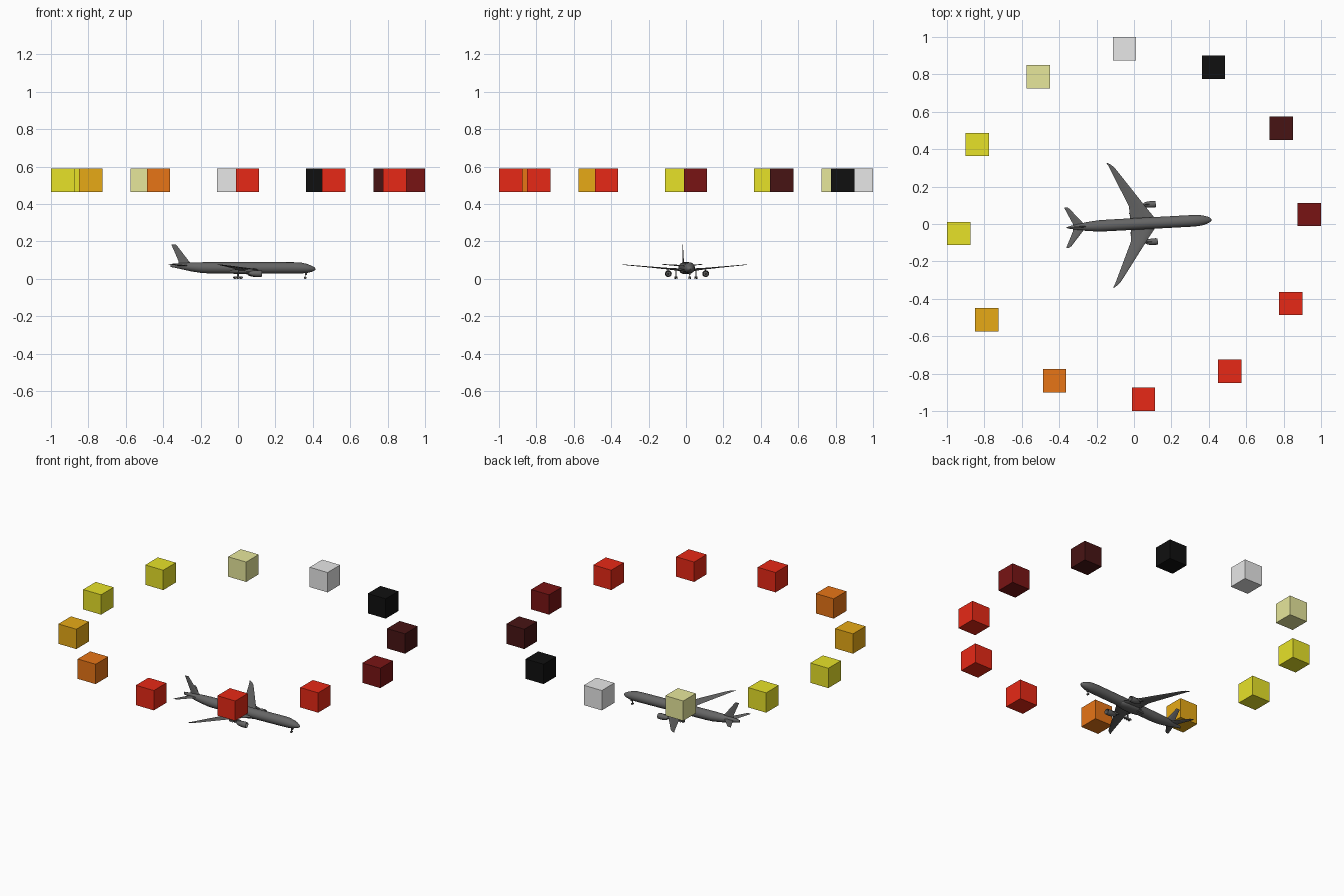
import bpy, bmesh, math
from mathutils import Matrix, Vector

if "Cube" in bpy.data.objects:
    bpy.data.objects.remove(bpy.data.objects["Cube"], do_unlink=True)

YAW = Matrix.Rotation(math.radians(3.1), 4, 'Z')


def material(name, r, g, b):
    m = bpy.data.materials.new(name)
    m.use_nodes = True
    m.diffuse_color = (r, g, b, 1)
    m.node_tree.nodes["Principled BSDF"].inputs["Base Color"].default_value = (r, g, b, 1)
    return m


hull_grey = material("hull_grey", .13, .13, .13)
red = material("red", .8, .022, .008)
yellow = material("yellow", .8, .76, .022)
ring_colours = [
    material("dark_red", .19, .007, .007),
    material("maroon", .064, .007, .007),
    material("black", .005, .005, .005),
    material("light_grey", .8, .8, .8),
    material("khaki", .8, .8, .33),
    yellow, yellow,
    material("amber", .8, .4, .008),
    material("orange", .8, .177, .008),
    red, red, red]


def finish(name, bm, mat, smooth=True):
    bmesh.ops.recalc_face_normals(bm, faces=bm.faces)
    me = bpy.data.meshes.new(name)
    bm.to_mesh(me)
    bm.free()
    me.materials.append(mat)
    ob = bpy.data.objects.new(name, me)
    bpy.context.collection.objects.link(ob)
    if smooth:
        bpy.ops.object.select_all(action='DESELECT')
        ob.select_set(True)
        bpy.context.view_layer.objects.active = ob
        bpy.ops.object.shade_smooth_by_angle(angle=math.radians(40))
    return ob


def loft(name, rings):
    """Skin a list of point rings, close both ends and turn to the heading."""
    bm = bmesh.new()
    loops = [[bm.verts.new(YAW @ Vector(p)) for p in ring] for ring in rings]
    n = len(loops[0])
    for a, b in zip(loops, loops[1:]):
        for i in range(n):
            j = (i + 1) % n
            bm.faces.new((a[i], a[j], b[j], b[i]))
    bm.faces.new(loops[0])
    bm.faces.new(loops[-1])
    return finish(name, bm, hull_grey)


def tube(name, stations, y=0, n=24):
    """Body along x; stations are x, centre height, half width, half height."""
    turns = [2 * math.pi * i / n for i in range(n)]
    return loft(name, [[(x, y + w * math.cos(t), z + h * math.sin(t)) for t in turns]
                       for x, z, w, h in stations])


def foil(lead, trail, thick, place):
    """Airfoil ring; place maps chord position and thickness to a point."""
    shape = [(0, 0), (.12, .8), (.35, 1), (.7, .5), (1, .03),
             (1, -.03), (.7, -.4), (.35, -.8), (.12, -.7)]
    return [place(lead + (trail - lead) * c, thick * t) for c, t in shape]


def block(name, centre, size):
    bm = bmesh.new()
    bmesh.ops.create_cube(bm, size=1, matrix=YAW @ Matrix.Translation(centre) @ Matrix.Diagonal((*size, 1)))
    return finish(name, bm, hull_grey, False)


def wheel(name, centre, radius, width):
    bm = bmesh.new()
    bmesh.ops.create_cone(bm, cap_ends=True, segments=14, radius1=radius, radius2=radius, depth=width,
                          matrix=YAW @ Matrix.Translation(centre) @ Matrix.Rotation(math.pi / 2, 4, 'X'))
    return finish(name, bm, hull_grey)


# Ring of coloured cubes
for k, mat in enumerate(ring_colours):
    a = math.radians(3.1 + 30 * k)
    bm = bmesh.new()
    bmesh.ops.create_cube(bm, size=.125, matrix=Matrix.Translation(
        (.939 * math.cos(a), .939 * math.sin(a), .5265)))
    finish(f"ring_cube_{k + 1}", bm, mat, False)

# Fuselage and belly fairing
tube("fuselage", [
    (-.362, .072, .002, .008), (-.34, .071, .008, .011), (-.3, .068, .016, .017),
    (-.25, .064, .024, .024), (-.19, .06, .03, .029), (-.14, .059, .031, .03),
    (.3, .059, .031, .03), (.34, .058, .03, .029), (.37, .056, .026, .024),
    (.395, .054, .018, .016), (.409, .053, .01, .009), (.416, .052, .002, .002)])
tube("belly_fairing", [
    (-.07, .045, .008, .008), (-.04, .043, .027, .014), (0, .042, .034, .017),
    (.07, .042, .034, .017), (.11, .043, .027, .014), (.14, .045, .008, .008)])

# Fin
loft("tail_fin", [foil(lead, trail, t, lambda c, s, z=z: (c, s, z)) for z, lead, trail, t in [
    (.07, -.235, -.318, .004), (.094, -.262, -.318, .004), (.184, -.332, -.357, .002)]])

for side, word in ((1, "port"), (-1, "starboard")):
    # Wings with raked tips, and tailplanes: span, lead, trail, height, thickness
    for part, sections in {
        "wing": [(.01, .12, -.02, .046, .009), (.035, .106, -.019, .048, .008),
                 (.095, .062, -.022, .054, .005), (.2, -.012, -.068, .064, .003),
                 (.3, -.083, -.112, .073, .002), (.32, -.102, -.121, .075, .0015),
                 (.333, -.122, -.13, .076, .001)],
        "tailplane": [(.005, -.258, -.325, .07, .004), (.02, -.272, -.327, .071, .004),
                      (.1, -.34, -.365, .077, .002), (.108, -.352, -.368, .078, .001)]}.items():
        loft(f"{part}_{word}", [
            foil(lead, trail, t, lambda c, s, y=y, z=z: (c, side * y, z + s))
            for y, lead, trail, z, t in sections])

    # Engine with hollow intake, exhaust cone and pylon
    y = side * .1
    tube(f"engine_{word}", [
        (.1, .028, .012, .012), (.117, .028, .0145, .0145), (.122, .028, .016, .016),
        (.113, .028, .0178, .0178), (.095, .028, .018, .018), (.07, .029, .0145, .0145),
        (.058, .03, .01, .01)], y)
    tube(f"exhaust_cone_{word}", [(.06, .03, .008, .008), (.04, .031, .002, .002)], y, 16)
    tube(f"intake_spinner_{word}", [(.099, .028, .005, .005), (.11, .028, .001, .001)], y, 12)
    loft(f"pylon_{word}", [foil(lead, trail, .002, lambda c, s, z=z: (c, y + s, z))
                           for z, lead, trail in [(.04, .11, .04), (.054, .065, .01)]])

    # Main landing gear with six-wheel bogie
    y = side * .053
    block(f"main_strut_{word}", (0, y, .028), (.006, .005, .042))
    block(f"bogie_beam_{word}", (0, y, .007), (.036, .003, .003))
    for i in range(3):
        for s in (-1, 1):
            wheel(f"main_wheel_{word}", ((i - 1) * .016, y + s * .005, .007), .007, .005)

    # Nose wheels
    wheel(f"nose_wheel_{word}", (.36, side * .004, .006), .006, .004)

block("nose_strut", (.36, 0, .02), (.004, .003, .03))
block("nose_gear_door", (.366, 0, .027), (.008, .008, .012))
